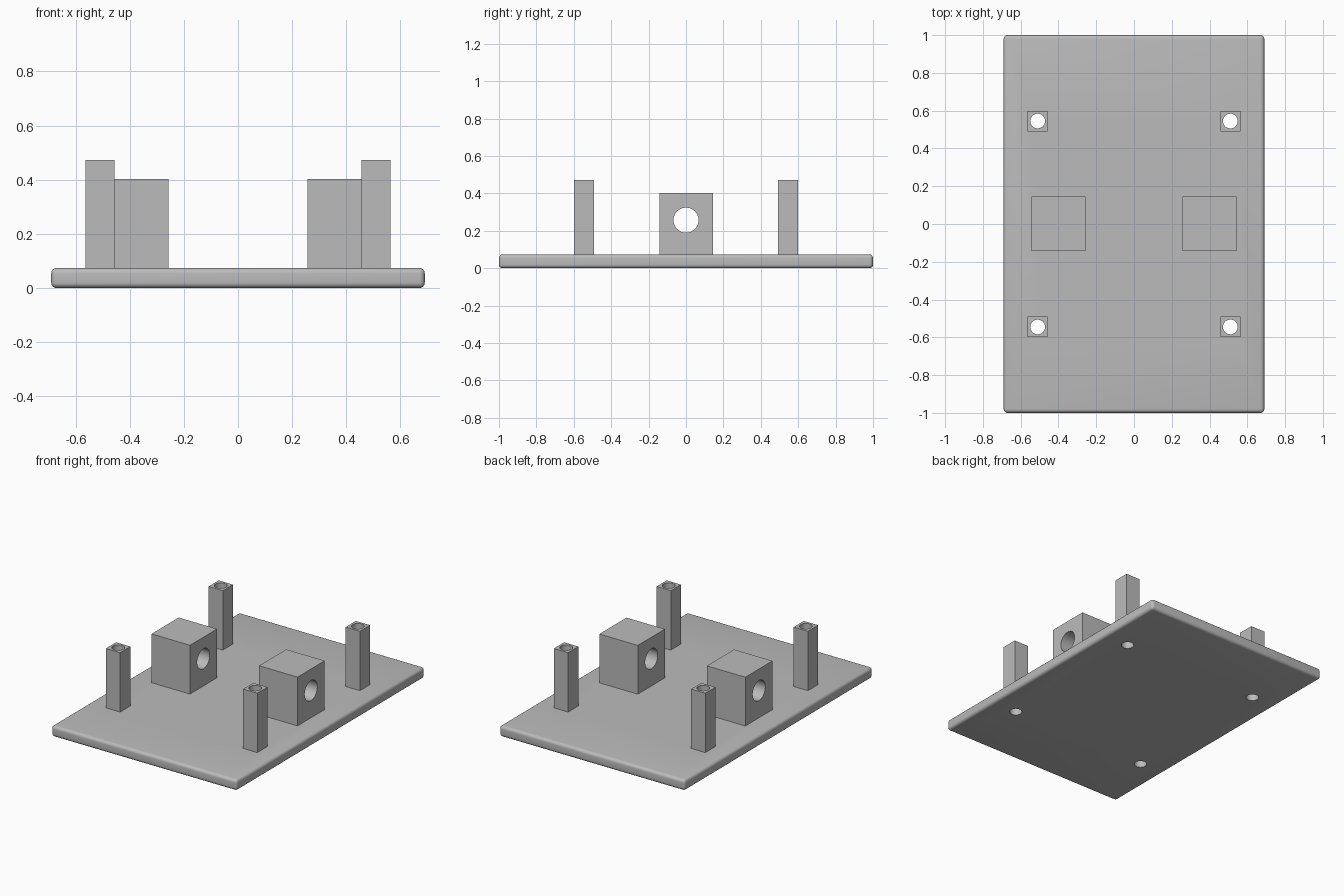
import bpy
from math import pi

default = bpy.data.objects.get("Cube")
if default:
    bpy.data.objects.remove(default, do_unlink=True)

PLATE_TOP = 0.074
POST_X, POST_Y = 0.51, 0.545
BLOCK_X = 0.4

grey = bpy.data.materials.new("plain_grey")
grey.use_nodes = True
GREY = (0.5, 0.5, 0.5, 1)
grey.diffuse_color = GREY
grey.node_tree.nodes["Principled BSDF"].inputs["Base Color"].default_value = GREY


def box(name, x, y, half_x, half_y, bottom, top):
    bpy.ops.mesh.primitive_cube_add(size=2, location=(x, y, (bottom + top) / 2))
    ob = bpy.context.object
    ob.name = name
    ob.scale = (half_x, half_y, (top - bottom) / 2)
    bpy.ops.object.transform_apply(location=False, rotation=False, scale=True)
    ob.data.materials.append(grey)
    return ob


def apply(ob, mod):
    bpy.ops.object.select_all(action="DESELECT")
    ob.select_set(True)
    bpy.context.view_layer.objects.active = ob
    bpy.ops.object.modifier_apply(modifier=mod.name)


def drill(ob, location, radius, rotation=(0, 0, 0)):
    """Cut a round through-hole and discard the cutter."""
    bpy.ops.mesh.primitive_cylinder_add(vertices=48, radius=radius, depth=1.2,
                                        location=location, rotation=rotation)
    cutter = bpy.context.object
    cutter.hide_render = True
    cutter.data.materials.append(grey)
    mod = ob.modifiers.new("hole", "BOOLEAN")
    mod.operation = "DIFFERENCE"
    mod.solver = "EXACT"
    mod.object = cutter
    apply(ob, mod)
    bpy.data.objects.remove(cutter, do_unlink=True)


def smooth(ob):
    bpy.ops.object.select_all(action="DESELECT")
    ob.select_set(True)
    bpy.context.view_layer.objects.active = ob
    bpy.ops.object.shade_smooth_by_angle(angle=pi / 6)


# Base plate with rounded edges
plate = box("base_plate", 0, 0, 0.69, 1, 0, PLATE_TOP)
bevel = plate.modifiers.new("rounded_edges", "BEVEL")
bevel.width = 0.02
bevel.segments = 5
apply(plate, bevel)

# Four hollow corner posts, with their holes continued through the plate
for side, sx in (("left", 1), ("right", -1)):
    for end, sy in (("front", -1), ("back", 1)):
        x, y = sx * POST_X, sy * POST_Y
        post = box(f"{end}_{side}_post", x, y, 0.053, 0.054, PLATE_TOP, 0.473)
        drill(post, (x, y, 0.2), 0.039)
        drill(plate, (x, y, 0.2), 0.039)
        smooth(post)

    # Bearing block with a sideways bore
    block = box(f"{side}_bearing_block", sx * BLOCK_X, 0.001, 0.143, 0.144,
                PLATE_TOP, 0.402)
    drill(block, (sx * BLOCK_X, 0, 0.257), 0.067, (0, pi / 2, 0))
    smooth(block)

smooth(plate)
